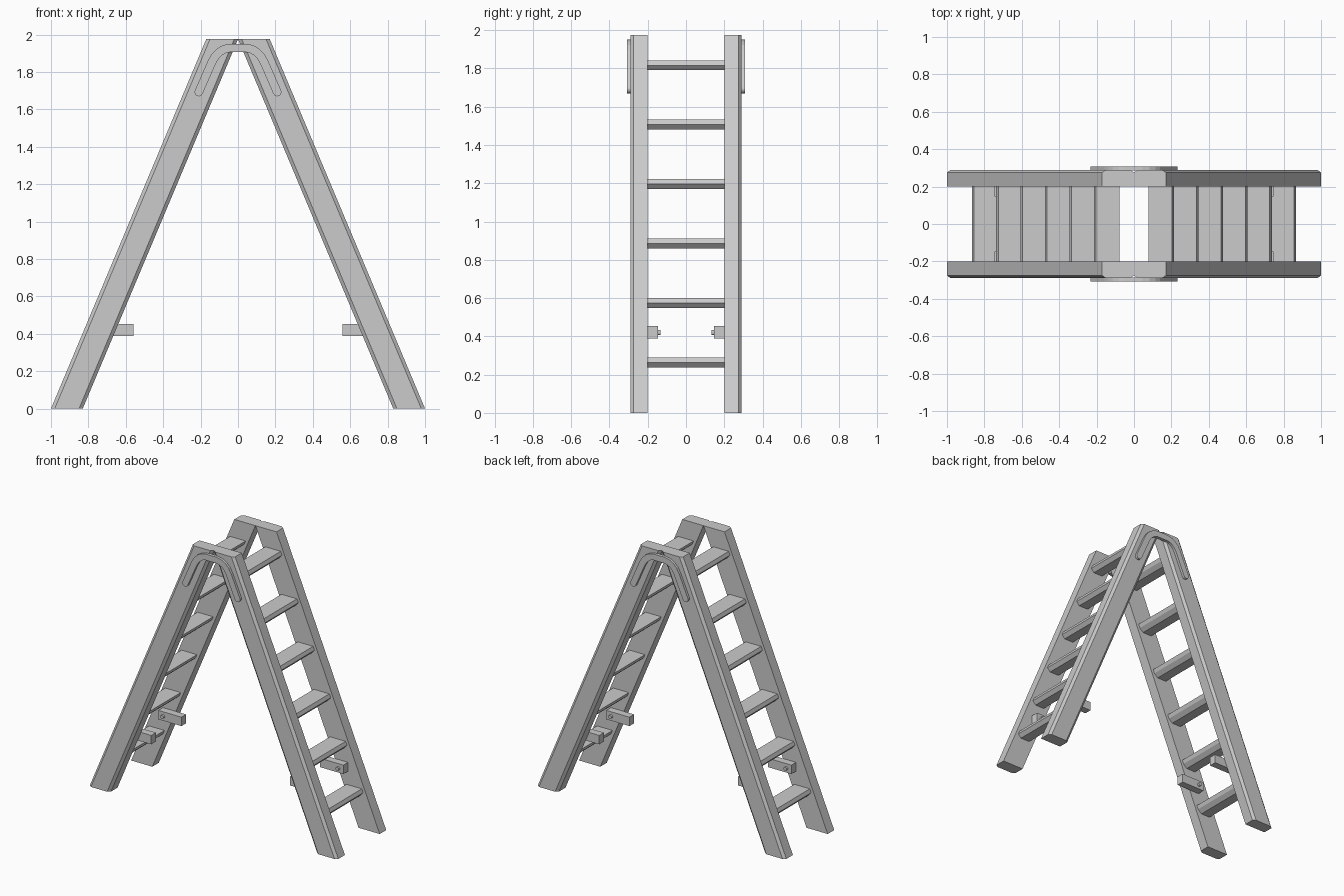
import bpy, bmesh, math
from mathutils import Vector

if "Cube" in bpy.data.objects:
    bpy.data.objects.remove(bpy.data.objects["Cube"])

H = 1.975            # total height
S = 0.83 / H         # lean of the legs, x per z


def loft(name, start, end, mirror):
    """Solid between two matching loops, mirrored on the given axes."""
    bm = bmesh.new()
    a = [bm.verts.new(p) for p in start]
    b = [bm.verts.new(p) for p in end]
    n = len(a)
    bm.faces.new(a)
    bm.faces.new(b[::-1])
    for i in range(n):
        bm.faces.new((a[i], b[i], b[(i + 1) % n], a[(i + 1) % n]))
    bmesh.ops.recalc_face_normals(bm, faces=bm.faces)
    me = bpy.data.meshes.new(name)
    bm.to_mesh(me)
    bm.free()
    ob = bpy.data.objects.new(name, me)
    bpy.context.collection.objects.link(ob)
    mod = ob.modifiers.new("Mirror", 'MIRROR')
    mod.use_axis = ('X' in mirror, 'Y' in mirror, False)
    mod.use_mirror_merge = False
    return ob


# Side rails: leaning planks with both outer edges chamfered
section = [(0.83, 0.20), (1.0, 0.20), (1.0, 0.275), (0.98, 0.29),
           (0.85, 0.29), (0.83, 0.275)]
loft("side_rail", [(x, y, 0) for x, y in section],
     [(x - 0.83, y, H) for x, y in section], "XY")

# Steps: level treads with sloped edges and bevelled undersides
for i in range(6):
    z = 0.29 + 0.3105 * i
    o = 0.978 - S * z        # outer top edge
    n = 0.853 - S * z        # inner top edge
    d = 0.026
    prof = [(n, z), (o, z), (o + S * d, z - d), (o - 0.012, z - 2 * d),
            (n + 0.04, z - 2 * d), (n + S * d, z - d)]
    loft(f"step_{i + 1}", [(x, -0.205, h) for x, h in prof],
         [(x, 0.205, h) for x, h in prof], "X")

# Small stop blocks on the inner faces of the rails, each with a pin
block = [(0.558, 0.388), (0.745, 0.388), (0.745, 0.453), (0.558, 0.453)]
loft("stop_block", [(x, 0.147, z) for x, z in block],
     [(x, 0.20, z) for x, z in block], "XY")
pin = [(0.705 + 0.013 * math.cos(k * math.tau / 12),
        0.42 + 0.013 * math.sin(k * math.tau / 12)) for k in range(12)]
loft("stop_pin", [(x, 0.132, z) for x, z in pin],
     [(x, 0.15, z) for x, z in pin], "XY")

# Hinge straps: arched bands with rounded ends across the top of the legs
half = [(-0.21, 1.692), (-0.14, 1.852), (-0.122, 1.883), (-0.10, 1.906),
        (-0.075, 1.921), (-0.045, 1.928)]
path = [Vector(p) for p in half] + [Vector((-x, z)) for x, z in half[::-1]]
R = 0.0225
left, right = [], []
for i, p in enumerate(path):
    t = (path[min(i + 1, len(path) - 1)] - path[max(i - 1, 0)]).normalized()
    nrm = Vector((-t.y, t.x))
    left.append(p + nrm * R)
    right.append(p - nrm * R)


def cap(center, start):
    """Half circle turning clockwise from the given edge point."""
    v = start - center
    a0 = math.atan2(v.y, v.x)
    return [center + R * Vector((math.cos(a0 - k * math.pi / 6),
                                 math.sin(a0 - k * math.pi / 6)))
            for k in range(1, 6)]


outline = left + cap(path[-1], left[-1]) + right[::-1] + cap(path[0], right[0])
loft("hinge_strap", [(p.x, 0.285, p.y) for p in outline],
     [(p.x, 0.308, p.y) for p in outline], "Y")
